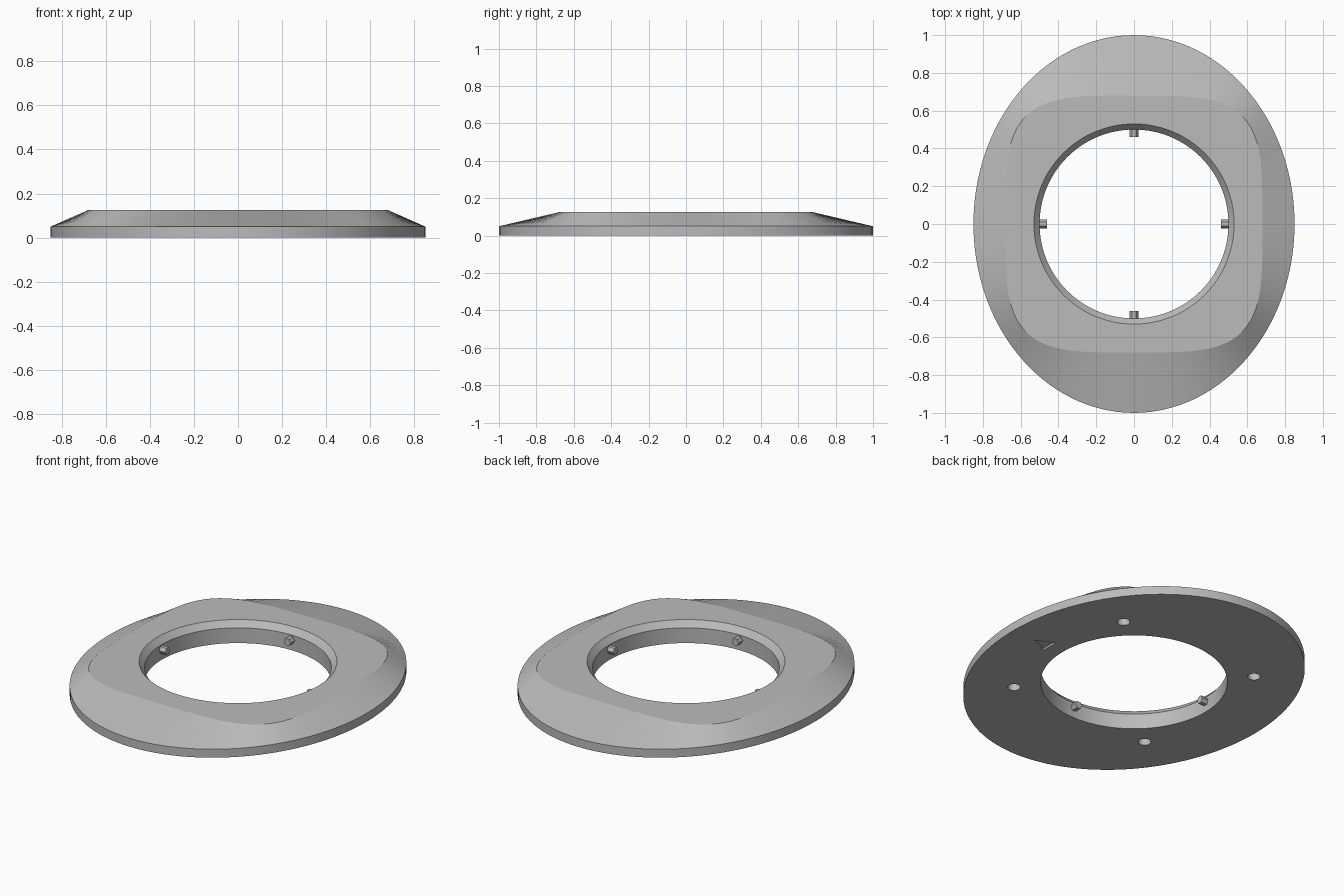
import bpy
import bmesh
from math import sin, cos, pi, radians
from mathutils import Matrix

SEGMENTS = 128
cube = bpy.data.objects.get("Cube")
if cube:
    bpy.data.objects.remove(cube, do_unlink=True)

grey = bpy.data.materials.new("plain grey")
grey.use_nodes = True
colour = (0.5, 0.5, 0.5, 1.0)
grey.diffuse_color = colour
grey.node_tree.nodes["Principled BSDF"].inputs["Base Color"].default_value = colour


def make_object(name, bm):
    bmesh.ops.recalc_face_normals(bm, faces=bm.faces)
    mesh = bpy.data.meshes.new(name)
    bm.to_mesh(mesh)
    bm.free()
    mesh.materials.append(grey)
    obj = bpy.data.objects.new(name, mesh)
    bpy.context.collection.objects.link(obj)
    return obj


def make_active(obj):
    bpy.ops.object.select_all(action='DESELECT')
    obj.select_set(True)
    bpy.context.view_layer.objects.active = obj


def shade(obj, degrees):
    make_active(obj)
    bpy.ops.object.shade_smooth_by_angle(angle=radians(degrees))


def oval_ring(bm, rx, ry, z, power=2):
    """Loop of vertices on a superellipse, evenly spaced by direction."""
    ring = []
    for i in range(SEGMENTS):
        a = 2 * pi * i / SEGMENTS
        r = (abs(cos(a) / rx) ** power + abs(sin(a) / ry) ** power) ** (-1 / power)
        ring.append(bm.verts.new((r * cos(a), r * sin(a), z)))
    return ring


def prism(bm, sides, radius, depth, matrix):
    bmesh.ops.create_cone(bm, cap_ends=True, segments=sides, radius1=radius,
                          radius2=radius, depth=depth, matrix=matrix)


# Plate: oval rim sloping up to a rounded-square flat top, chamfered round bore
bm = bmesh.new()
rings = [
    oval_ring(bm, 0.50, 0.50, 0),
    oval_ring(bm, 0.85, 1.00, 0),
    oval_ring(bm, 0.85, 1.00, 0.05),
    oval_ring(bm, 0.68, 0.68, 0.125, 4),
    oval_ring(bm, 0.53, 0.53, 0.125),
    oval_ring(bm, 0.50, 0.50, 0.09),
]
for lower, upper in zip(rings, rings[1:] + rings[:1]):
    for i in range(SEGMENTS):
        j = (i + 1) % SEGMENTS
        bm.faces.new((lower[i], lower[j], upper[j], upper[i]))
plate = make_object("oval_plate", bm)

# Cutters: four blind screw holes and a shallow arrow on the underside
bm = bmesh.new()
for x in (-0.456, 0.456):
    for y in (-0.456, 0.456):
        prism(bm, 32, 0.034, 0.16, Matrix.Translation((x, y, 0)))
corners = ((0.70, 0), (0.59, 0.05), (0.59, -0.05))
arrow = bm.faces.new([bm.verts.new((x, y, -0.02)) for x, y in corners])
extruded = bmesh.ops.extrude_face_region(bm, geom=[arrow])["geom"]
for v in extruded:
    if isinstance(v, bmesh.types.BMVert):
        v.co.z = 0.012
cutter = make_object("underside_cutter", bm)
cutter.hide_render = True

cut = plate.modifiers.new("underside recesses", 'BOOLEAN')
cut.operation = 'DIFFERENCE'
cut.solver = 'EXACT'
cut.object = cutter
make_active(plate)
bpy.ops.object.modifier_apply(modifier=cut.name)
bpy.data.objects.remove(cutter, do_unlink=True)
shade(plate, 9)

# Four small pegs pointing into the bore
for i, side in enumerate(("left", "back", "right", "front")):
    bm = bmesh.new()
    prism(bm, 6, 0.023, 0.05,
          Matrix.Rotation(i * pi / 2, 4, 'Z')
          @ Matrix.Translation((0.485, 0, 0.0625))
          @ Matrix.Rotation(pi / 2, 4, 'Y'))
    make_object(side + "_peg", bm)
